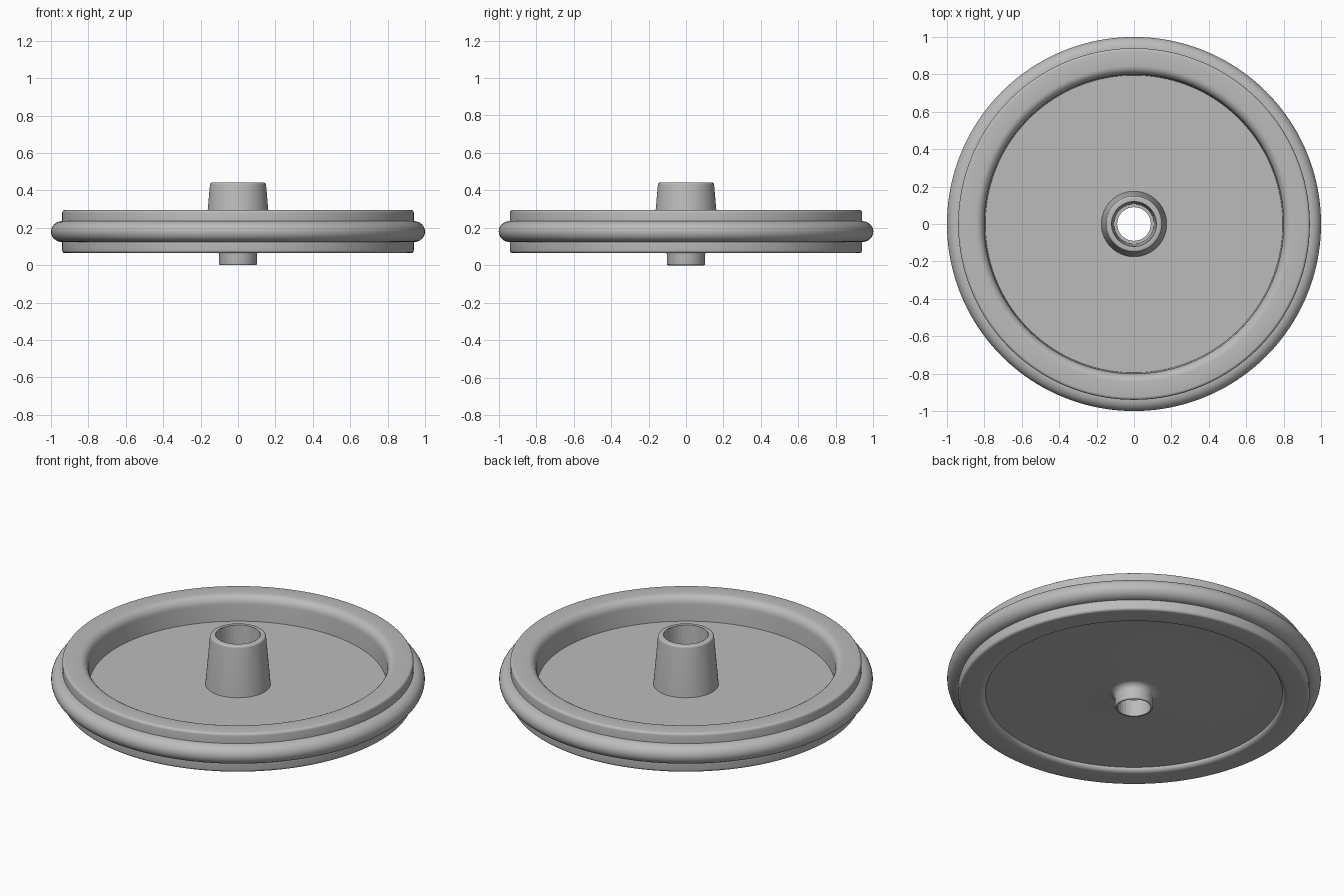
import bpy, bmesh, math

cube = bpy.data.objects.get("Cube")
if cube:
    bpy.data.objects.remove(cube)

grey = bpy.data.materials.new("plain grey")
grey.use_nodes = True
GREY = (0.5, 0.5, 0.5, 1)
grey.diffuse_color = GREY
grey.node_tree.nodes["Principled BSDF"].inputs["Base Color"].default_value = GREY


def arc(r, z, rx, rz, start, end, steps=6):
    """Points on an elliptical arc in the (radius, height) plane."""
    angles = [math.radians(start + (end - start) * i / steps) for i in range(steps + 1)]
    return [(r + rx * math.cos(a), z + rz * math.sin(a)) for a in angles]


def lathe(name, profile, sides, smooth=True, closed=False):
    """Spin a (radius, height) profile, listed anticlockwise, about z."""
    bm = bmesh.new()
    rings = []
    for k in range(sides):
        a = 2 * math.pi * k / sides
        rings.append([bm.verts.new((r * math.cos(a), r * math.sin(a), z)) for r, z in profile])
    n = len(profile)
    for k in range(sides):
        here, nxt = rings[k], rings[(k + 1) % sides]
        for i in range(n if closed else n - 1):
            j = (i + 1) % n
            bm.faces.new((here[i], nxt[i], nxt[j], here[j]))
    mesh = bpy.data.meshes.new(name)
    bm.to_mesh(mesh)
    bm.free()
    mesh.materials.append(grey)
    obj = bpy.data.objects.new(name, mesh)
    bpy.context.collection.objects.link(obj)
    if smooth:
        bpy.ops.object.select_all(action='DESELECT')
        obj.select_set(True)
        bpy.context.view_layer.objects.active = obj
        bpy.ops.object.shade_smooth_by_angle(angle=math.radians(35))
    return obj


LOW, HIGH, MID = 0.065, 0.295, 0.18     # rim faces and centre plane
WEB_LOW, WEB_HIGH = 0.09, 0.15          # disc faces
RIM, INNER, EDGE = 0.94, 0.795, 0.015

# Wheel body: boss, underside, rim, tyre bead, inner wall, disc and hub
profile = [(0.09, 0), *arc(0.095, 0.007, 0.007, 0.007, -90, 0, 3)]
profile += arc(0.137, WEB_LOW - 0.035, 0.035, 0.035, 180, 90)
profile += [(INNER, WEB_LOW)]
profile += arc(INNER + 0.03, LOW + 0.025, 0.03, 0.025, 180, 270)
profile += arc(RIM - EDGE, LOW + EDGE, EDGE, EDGE, -90, 0, 4)
profile += arc(RIM, MID, 0.06, 0.056, -90, 90, 16)
profile += arc(RIM - EDGE, HIGH - EDGE, EDGE, EDGE, 0, 90, 4)
profile += arc(INNER + 0.05, HIGH - 0.05, 0.045, 0.05, 90, 180)
profile += [(INNER, WEB_HIGH), (0.175, WEB_HIGH)]
profile += arc(0.138, 0.43, 0.012, 0.012, 0, 90, 4)
profile += [(0.12, 0.442)]
lathe("wheel_body", profile, 160)

# Bore: faceted tapering socket stepping down to the axle hole
lathe("hub_bore", [(0.12, 0.442), (0.107, 0.1), (0.09, 0.1), (0.09, 0)], 32, smooth=False)
